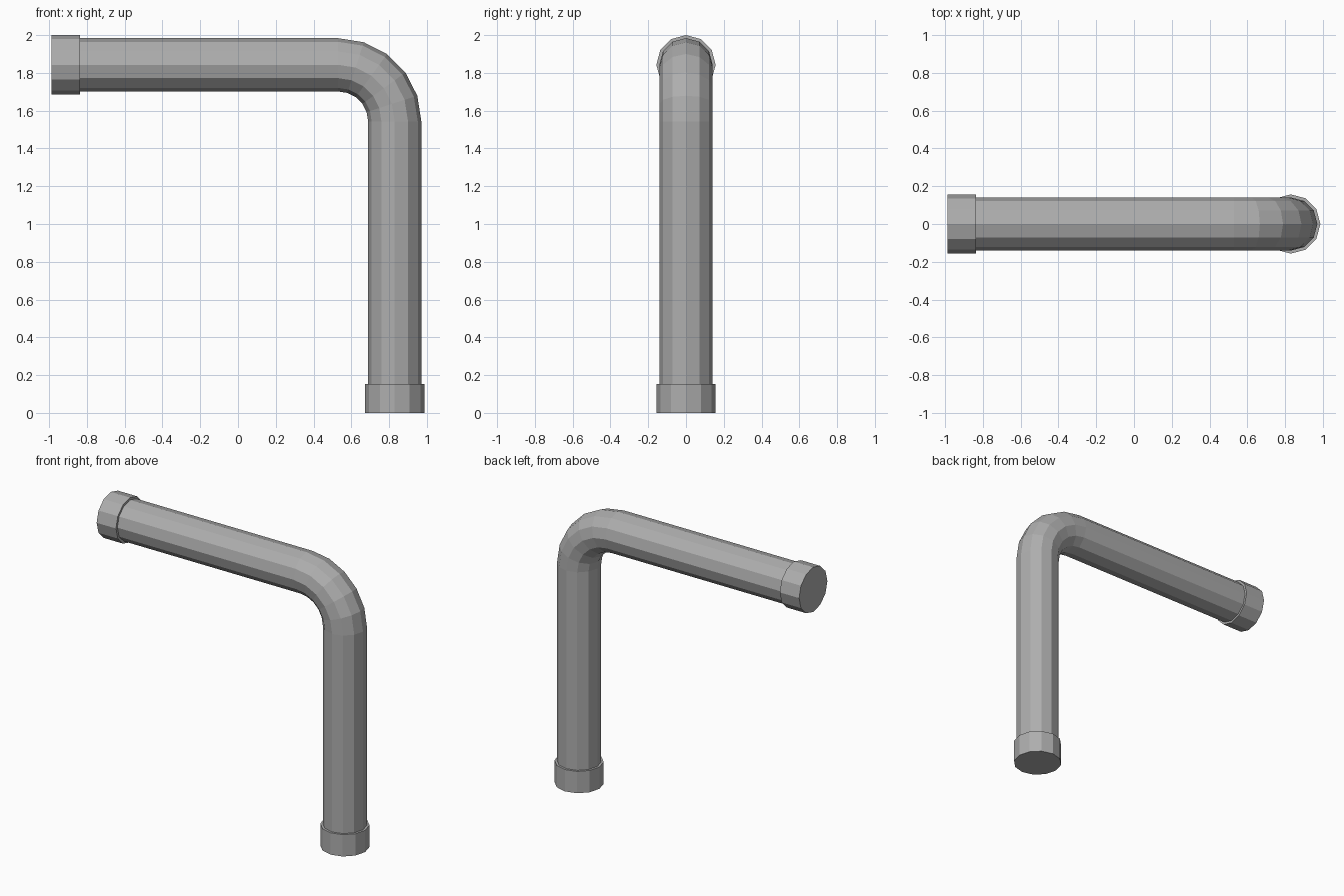
import bpy, bmesh, math
from mathutils import Vector

if "Cube" in bpy.data.objects:
    bpy.data.objects.remove(bpy.data.objects["Cube"])

SIDES = 12
CX, CZ = 0.83, 1.843        # axis of the upright and of the horizontal run
BEND = 0.30                 # centreline radius of the elbow
PIPE_R, COLLAR_R = 0.141, 0.157

grey = bpy.data.materials.new("pipe grey")
grey.diffuse_color = (0.42, 0.42, 0.42, 1)
grey.use_nodes = True
grey.node_tree.nodes["Principled BSDF"].inputs["Base Color"].default_value = grey.diffuse_color


def tube(name, stations, radius):
    """Capped tube; each station is (x, z, turn) with turn 0 = upright."""
    bm = bmesh.new()
    rings = []
    for x, z, turn in stations:
        out = Vector((math.cos(turn), 0, math.sin(turn)))
        ring = []
        for i in range(SIDES):
            a = 2 * math.pi * i / SIDES
            p = Vector((x, 0, z)) + radius * (math.cos(a) * out + math.sin(a) * Vector((0, 1, 0)))
            ring.append(bm.verts.new(p))
        rings.append(ring)
    for lo, hi in zip(rings, rings[1:]):
        for i in range(SIDES):
            j = (i + 1) % SIDES
            bm.faces.new((lo[i], lo[j], hi[j], hi[i]))
    bm.faces.new(rings[0][::-1])
    bm.faces.new(rings[-1])
    bmesh.ops.recalc_face_normals(bm, faces=bm.faces)
    mesh = bpy.data.meshes.new(name)
    bm.to_mesh(mesh)
    bm.free()
    mesh.materials.append(grey)
    obj = bpy.data.objects.new(name, mesh)
    bpy.context.collection.objects.link(obj)
    return obj


# Bent pipe: upright, five-segment elbow, horizontal run
path = [(CX, 0.02, 0)]
for k in range(6):
    t = math.radians(18 * k)
    path.append((CX - BEND + BEND * math.cos(t), CZ - BEND + BEND * math.sin(t), t))
path.append((-0.968, CZ, math.pi / 2))
tube("bent_pipe", path, PIPE_R)

# Collars on both ends
tube("bottom_collar", [(CX, 0, 0), (CX, 0.153, 0)], COLLAR_R)
tube("side_collar", [(-0.838, CZ, math.pi / 2), (-0.988, CZ, math.pi / 2)], COLLAR_R)
